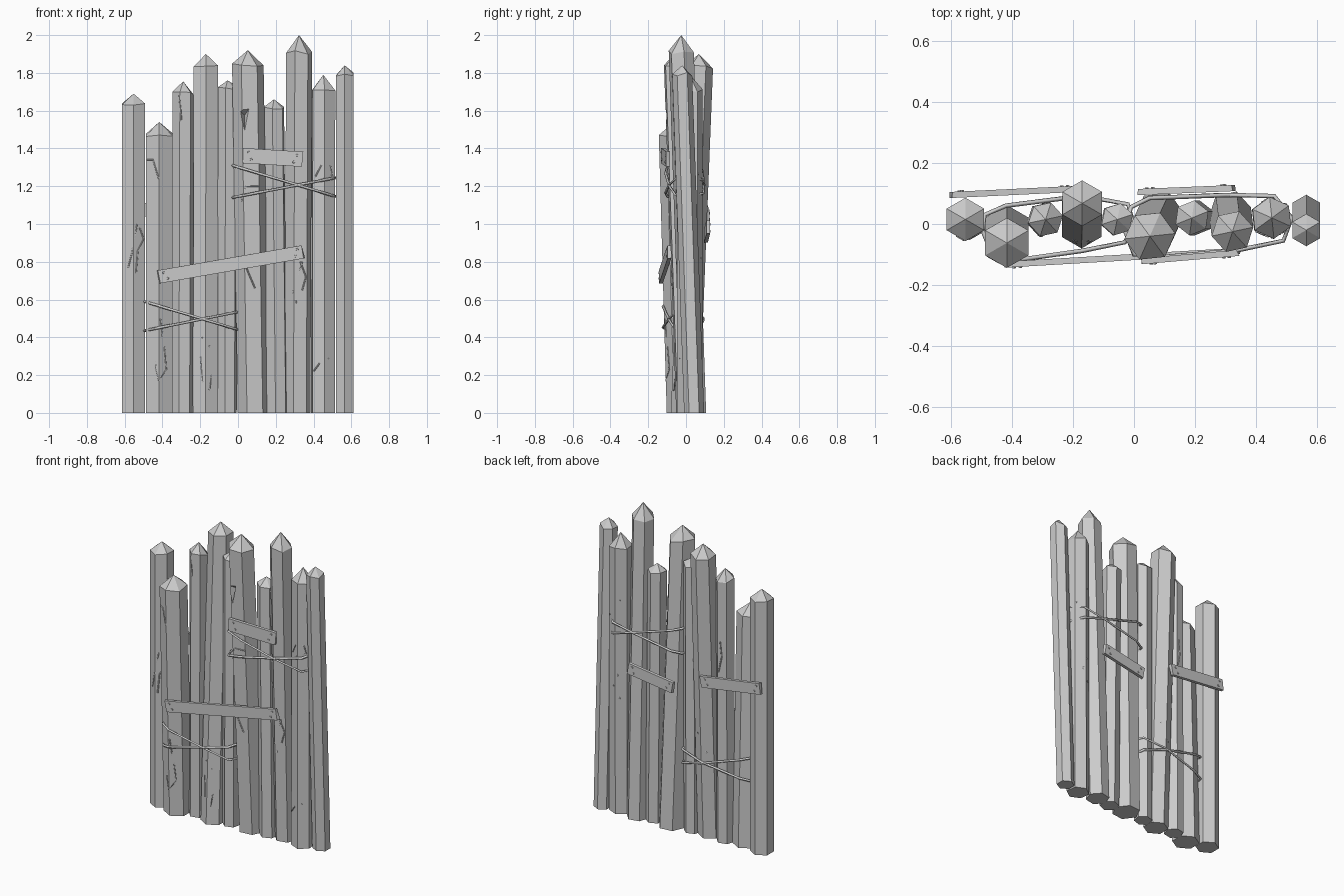
import bpy, bmesh, math, random
from mathutils import Vector
from mathutils.bvhtree import BVHTree

random.seed(4)
scene = bpy.context.scene
if "Cube" in bpy.data.objects:
    bpy.data.objects.remove(bpy.data.objects["Cube"])

GREY = (0.6, 0.6, 0.6, 1)
wood = bpy.data.materials.new("weathered_grey")
wood.use_nodes = True
wood.diffuse_color = GREY
wood.node_tree.nodes["Principled BSDF"].inputs["Base Color"].default_value = GREY


def finish(name, bm):
    bmesh.ops.recalc_face_normals(bm, faces=bm.faces)
    mesh = bpy.data.meshes.new(name)
    bm.to_mesh(mesh)
    bm.free()
    mesh.materials.append(wood)
    obj = bpy.data.objects.new(name, mesh)
    scene.collection.objects.link(obj)
    return obj


# Six-sided leaning stakes with blunt points
all_verts, all_faces = [], []


def stake(name, foot, head, radius, turn, shoulder, tip):
    bm = bmesh.new()
    rings = []
    for (cx, cy), z in ((foot, 0), (head, shoulder)):
        ring = []
        for k in range(6):
            a = math.radians(turn + 60 * k)
            dz = random.uniform(-0.012, 0.012) if z else 0
            ring.append(bm.verts.new((cx + radius * math.cos(a), cy + radius * math.sin(a), z + dz)))
        rings.append(ring)
    low, high = rings
    point = bm.verts.new((head[0], head[1], tip))
    bm.faces.new(low[::-1])
    for k in range(6):
        n = (k + 1) % 6
        bm.faces.new((low[k], low[n], high[n], high[k]))
        bm.faces.new((high[k], high[n], point))
    bm.verts.index_update()
    base = len(all_verts)
    all_verts.extend(v.co.copy() for v in bm.verts)
    all_faces.extend([base + v.index for v in f.verts] for f in bm.faces)
    return finish(name, bm)


# foot xy, head xy, radius, turn, shoulder height, tip height
STAKES = [
    ((-.553, .015), (-.553, .015), .071, 30, 1.64, 1.69),
    ((-.417, -.02), (-.417, -.062), .082, 30, 1.47, 1.54),
    ((-.295, .015), (-.290, .015), .058, 12, 1.69, 1.755),
    ((-.172, -.005), (-.170, .068), .075, 30, 1.83, 1.90),
    ((-.058, .015), (-.055, .015), .054, 18, 1.72, 1.76),
    ((.082, .025), (.052, -.040), .084, 6, 1.84, 1.92),
    ((.207, .02), (.190, .02), .058, 22, 1.61, 1.66),
    ((.315, .04), (.323, -.025), .070, 12, 1.91, 2.0),
    ((.450, .02), (.452, .02), .069, 36, 1.71, 1.79),
    ((.565, .043), (.565, -.02), .053, 30, 1.79, 1.84),
]
stakes = [stake(f"stake_{i + 1}", *s) for i, s in enumerate(STAKES)]
surface = BVHTree.FromPolygons(all_verts, all_faces)

# Chipped notch in the tall middle stake
bm = bmesh.new()
for p in ((-.02, -.16, 1.63), (.085, -.16, 1.65), (.035, -.16, 1.39), (.035, -.06, 1.575)):
    bm.verts.new(p)
bmesh.ops.convex_hull(bm, input=bm.verts)
cutter = finish("notch_cutter", bm)
cutter.hide_render = True
cutter.hide_viewport = True
cut = stakes[5].modifiers.new("notch", "BOOLEAN")
cut.operation = "DIFFERENCE"
cut.solver = "EXACT"
cut.object = cutter


# Nailed planks, each running between two end points
def plank(name, a, b, height, side, thick=0.02):
    a, b = Vector(a), Vector(b)
    along = (b - a).normalized()
    out = Vector((along.y, -along.x, 0)).normalized()
    if out.y * side < 0:
        out = -out
    up = along.cross(out).normalized()
    if up.z < 0:
        up = -up
    bm = bmesh.new()
    for end in (a, b):
        for h in (-.5, .5):
            for t in (-.5, .5):
                slant = along * random.uniform(-.006, .006)
                bm.verts.new(end + up * h * height + out * t * thick + slant)
    bmesh.ops.convex_hull(bm, input=bm.verts)
    finish(name, bm)
    # Nail heads
    bm = bmesh.new()
    for end, inward in ((a, along), (b, -along)):
        for h, inset in ((.25, .03), (-.22, .045)):
            spot = end + inward * inset + up * h * height + out * thick * .5
            mat = out.to_track_quat("Z", "Y").to_matrix().to_4x4()
            mat.translation = spot
            bmesh.ops.create_cone(bm, cap_ends=True, segments=6, radius1=.008,
                                  radius2=.006, depth=.008, matrix=mat)
    finish(name + "_nails", bm)


plank("front_lower_plank", (-.42, -.133, .72), (.345, -.088, .853), .07, -1)
plank("front_upper_plank", (.025, -.122, 1.362), (.34, -.095, 1.343), .08, -1)
plank("back_right_plank", (-.605, .095, 1.09), (-.19, .115, 1.035), .07, 1)
plank("back_left_plank", (.015, .105, .935), (.33, .118, .985), .07, 1)


# Tubes along a path, used for lashings and cracks
def tube(name, points, radius, closed=False):
    curve = bpy.data.curves.new(name, "CURVE")
    curve.dimensions = "3D"
    curve.bevel_depth = radius
    curve.bevel_resolution = 0
    curve.use_fill_caps = True
    spline = curve.splines.new("POLY")
    spline.points.add(len(points) - 1)
    for sp, p in zip(spline.points, points):
        sp.co = (*p, 1)
        sp.radius = 1
    spline.use_cyclic_u = closed
    curve.materials.append(wood)
    obj = bpy.data.objects.new(name, curve)
    scene.collection.objects.link(obj)


# Crossed lashings: tilted loops around groups of stakes
def lashing(name, loop, z_left, z_right):
    x0 = min(p[0] for p in loop)
    x1 = max(p[0] for p in loop)
    tube(name, [(x, y, z_left + (z_right - z_left) * (x - x0) / (x1 - x0)) for x, y in loop],
         .0075, True)


UPPER = [(-.03, -.02), (0, -.1), (.1, -.108), (.33, -.088), (.49, -.055), (.518, .02),
         (.46, .092), (.3, .095), (.05, .085), (-.01, .055)]
LOWER = [(-.497, -.02), (-.465, -.1), (-.41, -.122), (-.17, -.088), (-.03, -.06), (0, 0),
         (-.02, .065), (-.17, .092), (-.42, .06), (-.49, .03)]
lashing("upper_lashing_a", UPPER, 1.31, 1.145)
lashing("upper_lashing_b", UPPER, 1.14, 1.245)
lashing("lower_lashing_a", LOWER, .59, .44)
lashing("lower_lashing_b", LOWER, .435, .535)


# Cracks laid on the stake surfaces
def crack(name, side, path):
    points = []
    for x, z in path:
        hit = surface.ray_cast(Vector((x, side, z)), Vector((0, -side, 0)))[0]
        if hit:
            points.append(hit)
    if len(points) > 1:
        tube(name, points, .004)


FRONT_CRACKS = [
    [(-.535, 1.0), (-.56, .85), (-.58, .77)],
    [(-.52, .98), (-.5, .92), (-.53, .86), (-.54, .74)],
    [(-.48, 1.34), (-.45, 1.34), (-.42, 1.24)],
    [(-.41, .5), (-.4, .42), (-.44, .24), (-.42, .17), (-.38, .23), (-.39, .35)],
    [(-.19, .4), (-.15, .35)],
    [(-.2, .3), (-.19, .17), (-.15, .12), (-.14, .2)],
    [(.04, .78), (.06, .73), (.09, .66)],
    [(.34, .8), (.29, .64), (.31, .58)],
    [(.33, .8), (.36, .72), (.34, .65)],
    [(.4, .22), (.43, .26), (.48, .29)],
    [(.41, 1.25), (.44, 1.31), (.49, 1.31), (.5, 1.26), (.45, 1.24)],
    [(.02, 1.12), (.04, 1.2), (.11, 1.2)],
    [(-.31, 1.68), (-.3, 1.55)],
]
BACK_CRACKS = [
    [(.42, 1.38), (.5, 1.26)],
    [(-.29, 1.3), (-.3, 1.2), (-.28, 1.1)],
    [(-.14, .68), (-.2, .56)],
    [(.43, .9), (.46, .82), (.42, .74)],
]
for side, group, label in ((-1, FRONT_CRACKS, "front"), (1, BACK_CRACKS, "back")):
    for i, path in enumerate(group):
        crack(f"{label}_crack_{i + 1}", side, path)
